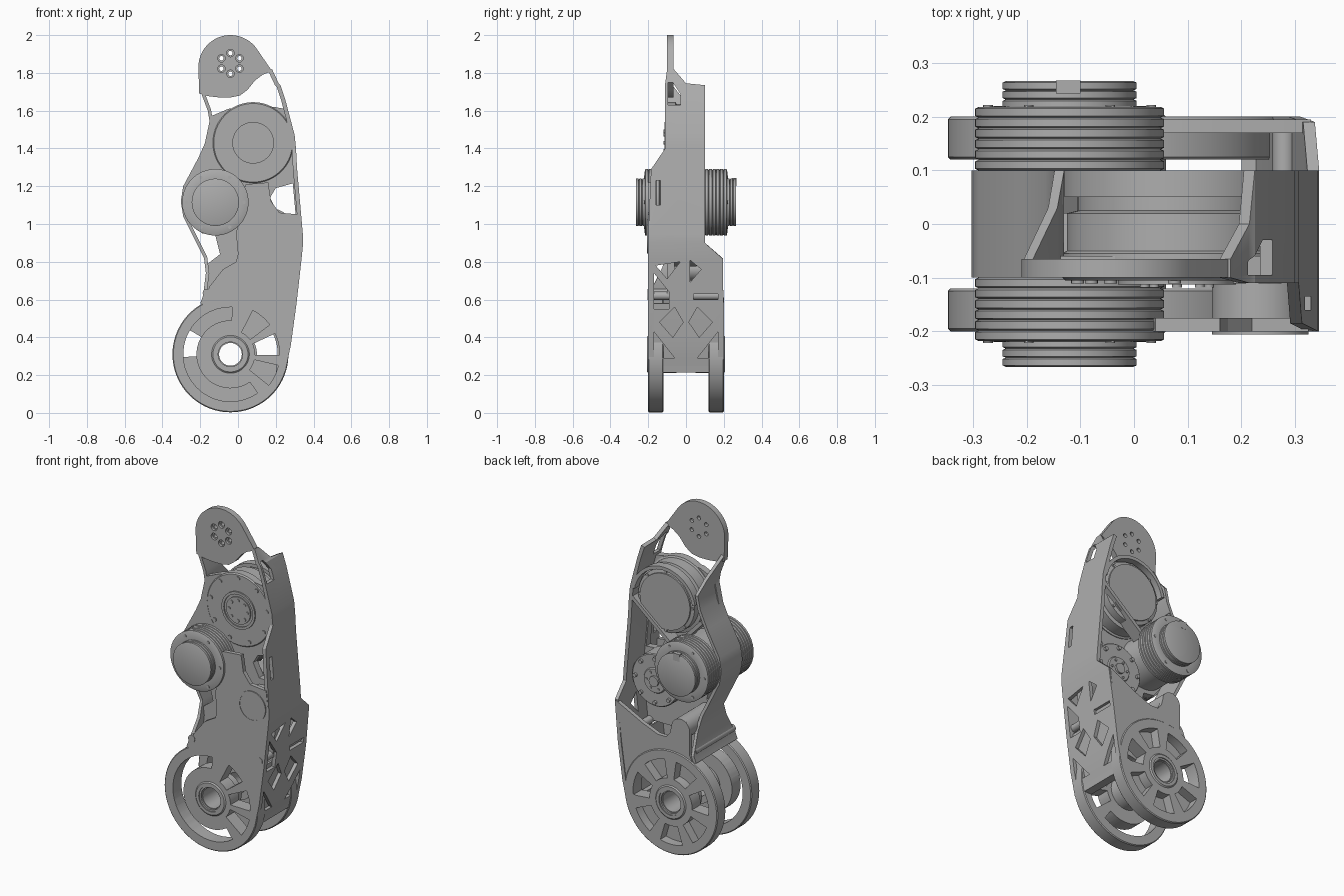
import bpy, bmesh
from math import sin, cos, radians, pi
from mathutils import Vector

if "Cube" in bpy.data.objects:
    bpy.data.objects.remove(bpy.data.objects["Cube"])

grey = bpy.data.materials.new("machined_grey")
grey.use_nodes = True
grey.diffuse_color = (0.42, 0.42, 0.42, 1)
grey.node_tree.nodes["Principled BSDF"].inputs["Base Color"].default_value = (0.42, 0.42, 0.42, 1)


def shade(ob):
    bpy.ops.object.select_all(action='DESELECT')
    bpy.context.view_layer.objects.active = ob
    ob.select_set(True)
    bpy.ops.object.shade_smooth_by_angle(angle=radians(25))


def finish(name, bm):
    bmesh.ops.recalc_face_normals(bm, faces=bm.faces)
    mesh = bpy.data.meshes.new(name)
    bm.to_mesh(mesh)
    bm.free()
    mesh.materials.append(grey)
    ob = bpy.data.objects.new(name, mesh)
    bpy.context.collection.objects.link(ob)
    shade(ob)
    return ob


def arc(cx, cz, r, a0, a1, n=24):
    steps = [radians(a0 + (a1 - a0) * i / n) for i in range(n + 1)]
    return [(cx + r * cos(a), cz + r * sin(a)) for a in steps]


def sector(cx, cz, r0, r1, a0, a1):
    return arc(cx, cz, r1, a0, a1) + arc(cx, cz, r0, a1, a0)


def add_prism(bm, pts, lo, hi, axis='y'):
    put = (lambda p, d: (p[0], d, p[1])) if axis == 'y' else (lambda p, d: (d, p[0], p[1]))
    a = [bm.verts.new(put(p, lo)) for p in pts]
    b = [bm.verts.new(put(p, hi)) for p in pts]
    bm.faces.new(a)
    bm.faces.new(b)
    for i in range(len(pts)):
        j = (i + 1) % len(pts)
        bm.faces.new((a[i], a[j], b[j], b[i]))


def prisms(name, shapes, lo, hi, axis='y'):
    bm = bmesh.new()
    for pts in shapes:
        add_prism(bm, pts, lo, hi, axis)
    return finish(name, bm)


def cut(ob, shapes, lo, hi, axis='y'):
    cutter = prisms("cutter", shapes, lo, hi, axis)
    cutter.hide_render = True
    mod = ob.modifiers.new("cut", 'BOOLEAN')
    mod.operation, mod.solver, mod.object = 'DIFFERENCE', 'EXACT', cutter
    bpy.context.view_layer.objects.active = ob
    bpy.ops.object.modifier_apply(modifier=mod.name)
    bpy.data.objects.remove(cutter)
    shade(ob)


def lathe(name, cx, cz, profile, closed=False, n=72):
    """Turn (radius, y) points about an axis along y."""
    bm = bmesh.new()
    rings = [[bm.verts.new((cx + r * cos(2 * pi * i / n), y, cz + r * sin(2 * pi * i / n)))
              for i in range(n)] for r, y in profile]
    pairs = list(zip(rings, rings[1:]))
    if closed:
        pairs.append((rings[-1], rings[0]))
    else:
        bm.faces.new(rings[0])
        bm.faces.new(rings[-1])
    for a, b in pairs:
        for i in range(n):
            j = (i + 1) % n
            bm.faces.new((a[i], a[j], b[j], b[i]))
    return finish(name, bm)


def band(name, path, t):
    """Strap following (x, z, y_low, y_high) stations, t thick to one side."""
    bm = bmesh.new()
    rows = []
    for i, (x, z, lo, hi) in enumerate(path):
        p, q = path[max(i - 1, 0)], path[min(i + 1, len(path) - 1)]
        d = Vector((q[0] - p[0], q[1] - p[1])).normalized()
        nx, nz = x + d.y * t, z - d.x * t
        rows.append([bm.verts.new(v) for v in ((x, lo, z), (x, hi, z), (nx, hi, nz), (nx, lo, nz))])
    for a, b in zip(rows, rows[1:]):
        for i in range(4):
            j = (i + 1) % 4
            bm.faces.new((a[i], a[j], b[j], b[i]))
    bm.faces.new(rows[0])
    bm.faces.new(rows[-1])
    return finish(name, bm)


def dots(cx, cz, ring, n, r, phase=0):
    return [arc(cx + ring * cos(phase + 2 * pi * i / n), cz + ring * sin(phase + 2 * pi * i / n),
                r, 0, 337.5, 15) for i in range(n)]


# Top mounting ear with a bolt circle
ear = prisms("mounting_ear", [arc(-.04, 1.83, .17, 35, 180) + [
    (-.205, 1.69), (-.16, 1.677), (-.1, 1.67), (-.04, 1.67), (.01, 1.68), (.05, 1.71),
    (.09, 1.76), (.13, 1.79), (.18, 1.81)]], -.1, -.065)
cut(ear, dots(-.04, 1.85, .055, 6, .012, pi / 6), -.2, 0)
cut(ear, dots(-.04, 1.85, .055, 6, .02, pi / 6), -.2, -.085)

# Outer side walls
W = (-.11, .1)
long_wall = band("long_side_wall", [
    (.18, 1.82, -.1, -.065), (.215, 1.745, -.11, .0), (.225, 1.735, -.11, .1), (.25, 1.66, *W), (.3, 1.47, *W),
    (.307, 1.4, *W), (.313, 1.29, -.185, .1), (.343, .95, -.2, .1), (.345, .9, -.2, .1),
    (.337, .82, -.2, .19), (.31, .58, -.2, .2), (.28, .36, -.2, .2), (.25, .22, -.2, .2)], .022)
trusses = [
    [(-.16, .78), (-.03, .8), (-.1, .71)], [(-.17, .74), (-.09, .64), (-.09, .55), (-.17, .55)],
    [(.02, .81), (.08, .76), (.02, .69)], [(.04, .6), (.17, .6), (.17, .63), (.04, .63)],
    [(-.095, 1.63), (-.03, 1.63), (-.03, 1.69), (-.07, 1.75), (-.095, 1.75)],
    [(-.16, 1.1), (-.135, 1.1), (-.135, 1.23), (-.16, 1.23)]]
for s in (-1, 1):
    trusses.append([(s * .14, .48), (s * .06, .56), (s * .015, .48), (s * .07, .4)])
    trusses.append([(s * .17, .43), (s * .17, .29), (s * .06, .29)])
cut(long_wall, trusses, .15, .45, 'x')
band("wall_liner", [(.289, .58, -.18, .18), (.259, .36, -.18, .18), (.23, .225, -.18, .18)], .012)

band("short_side_wall", [
    (-.205, 1.72, -.1, -.065), (-.16, 1.6, -.1, .03), (-.148, 1.53, -.1, .1), (-.165, 1.45, -.1, .1),
    (-.21, 1.35, -.1, .1), (-.29, 1.2, -.1, .1), (-.303, 1.12, -.1, .1), (-.29, 1.04, -.1, .1),
    (-.18, .82, -.1, .1), (-.17, .74, -.14, .13), (-.185, .62, -.2, .19), (-.2, .58, -.2, .19)], -.018)

# Inner plate carrying the drives
plate = prisms("inner_plate", [[
    (-.145, 1.57), (-.05, 1.61), (.08, 1.62), (.19, 1.62), (.245, 1.61), (.28, 1.5), (.295, 1.4),
    (.3, 1.28), (.33, .92), (.3, .62), (-.17, .62), (-.16, .79), (-.095, .84), (-.12, .94), (-.19, .95),
    (-.29, 1.08), (-.28, 1.2), (-.19, 1.36)]], -.1, -.06)
cut(plate, [[(.17, 1.14), (.2, 1.19), (.29, 1.215), (.305, 1.05), (.21, 1.06)]], -.2, 0)

# Front and back cover plates, hollowed to fit the wheels
HX, HZ = -.04, .31
prisms("front_cover", [[
    (-.17, .62), (-.15, .67), (-.08, .76), (-.01, .8), (0, .84), (-.01, .95), (.04, 1.21), (.16, 1.22),
    (.175, 1.12), (.22, 1.06), (.325, 1.05), (.34, .93), (.33, .8), (.3, .55), (.27, .33)]
    + arc(HX, HZ, .295, 0, 120)], -.2, -.175)
prisms("back_cover", [[(-.16, .62)] + arc(-.1, .76, .06, 180, 0) + [
    (-.03, .72), (-.005, .69), (.05, .69), (.15, .73), (.33, .82), (.3, .55), (.27, .33)]
    + arc(HX, HZ, .295, 0, 120)], .17, .195)
lathe("cover_boss", .235, .935, [(.075, -.1), (.09, -.1), (.09, -.206), (.08, -.206), (.08, -.2), (.075, -.2)], True)
lathe("boss_lid", .235, .935, [(.08, -.1), (.08, -.204)])
lathe("back_boss", -.1, .76, [(.06, -.06), (.06, .19)])
prisms("standoffs", [arc(x, z, .022, 0, 345, 23) for x, z in ((-.165, .635), (.28, .62))], -.203, .17)
prisms("wall_brace", [[(.2, .215), (.25, .215), (.26, .27), (.2, .27)]], -.13, .13)

# Wheels: front one with a long curved slot, back one with pocketed spokes
front_wheel = lathe("front_wheel", HX, HZ, [
    (.065, -.2), (.302, -.2), (.307, -.195), (.307, -.125), (.302, -.12), (.065, -.12)], True)
cut(front_wheel, [sector(HX, HZ, .18, .25, 88, 305)]
    + [sector(HX, HZ, .13, .26, a - 13, a + 13) for a in (50, 12, -26)], -.3, 0)
back_wheel = lathe("back_wheel", HX, HZ, [
    (.065, .2), (.302, .2), (.307, .195), (.307, .125), (.302, .12), (.065, .12)], True)
step = 360 / 7
spokes = [sector(HX, HZ, .14, .25, 12 + step * i - 17, 12 + step * i + 17) for i in range(7)]
cut(back_wheel, [spokes[0], spokes[3]], 0, .3)
cut(back_wheel, [s for i, s in enumerate(spokes) if i not in (0, 3)], .145, .3)
for side, label in ((-1, "front"), (1, "back")):
    lathe(label + "_hub", HX, HZ, [(.06, side * .05), (.1, side * .05), (.1, side * .2), (.093, side * .206),
                                   (.075, side * .206), (.075, side * .19), (.06, side * .19)], True)

# Paired ribbed motors
MX, MZ = -.12, 1.115


def ribs(r, y0, y1, n, groove):
    out, pitch = [], (y1 - y0) / n
    for i in range(n):
        y = y0 + pitch * i
        out += [(r - groove, y), (r, y + pitch * .15), (r, y + pitch * .85), (r - groove, y + pitch)]
    return out


for s, label in ((-1, "front"), (1, "back")):
    lathe(label + "_motor", MX, MZ, ribs(.176, s * .1, s * .218, 6, .006) + [(.13, s * .22)])
    lathe(label + "_motor_cap", MX, MZ, ribs(.125, s * .215, s * .266, 3, .006))
    prisms(label + "_motor_bolts", dots(MX, MZ, .152, 6, .009), *sorted((s * .2, s * .222)))
lathe("motor_core", MX, MZ, [(.15, -.11), (.15, .11)])
prisms("connector", [[(MX - .025, 1.2), (MX + .02, 1.2), (MX + .02, 1.243), (MX - .025, 1.243)]], .243, .267)

# Large upper drive
UX, UZ = .08, 1.43
lathe("upper_drive", UX, UZ, [
    (.115, -.105), (.208, -.105), (.215, -.098), (.215, -.055), (.205, -.05), (.205, .02),
    (.185, .025), (.185, .07), (.165, .075), (.165, .085)])
lathe("upper_drive_flange", UX, UZ, [(.11, -.1), (.11, -.113), (.095, -.113), (.095, -.106), (.08, -.106), (.08, -.113)])
prisms("upper_drive_bolts", dots(UX, UZ, .187, 9, .012, .2), -.111, -.1)
prisms("upper_flange_bolts", dots(UX, UZ, .06, 8, .009), -.118, -.11)
prisms("upper_back_bolts", dots(UX, UZ, .175, 8, .008), .06, .079)

# Lower gear drive seen from the back
GX, GZ = .16, .93
lathe("lower_drive", GX, GZ, [(.155, -.06), (.155, .055), (.15, .06), (.075, .06), (.07, .068), (.03, .068), (.03, .08)])
prisms("lower_drive_bolts", dots(GX, GZ, .13, 8, .011) + dots(GX, GZ, .052, 6, .007), .05, .074)

# Back frame straps
band("drive_strap", [(x, z, .05, .1) for x, z in arc(UX, UZ, .213, 10, 170)], -.02)
band("cross_strut", [(.295, 1.4, .02, .1), (.02, 1.17, .02, .1)], .022)
band("lower_strut", [(-.02, 1.2, .02, .1), (-.18, 1.37, .02, .1)], .022)
